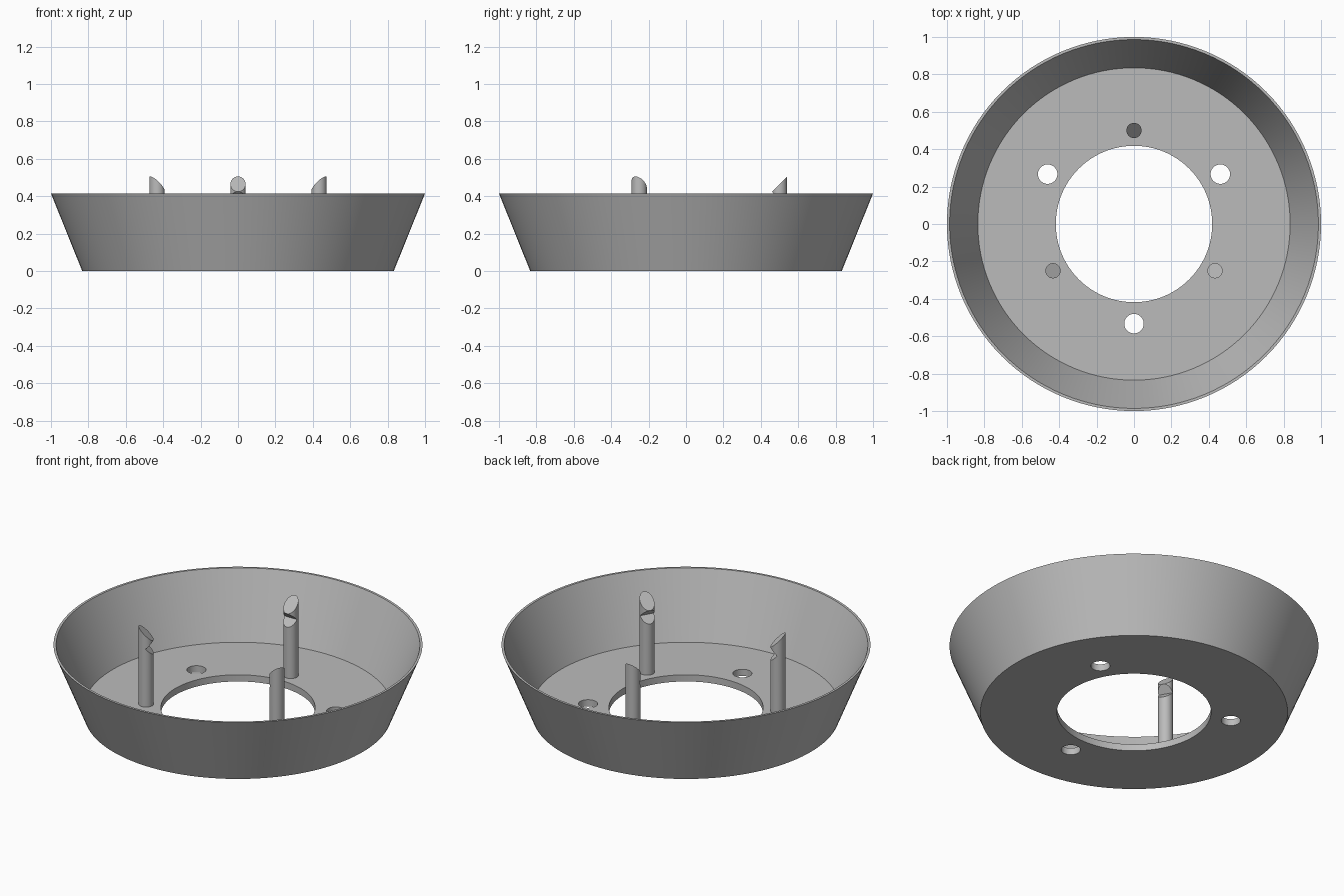
import bpy
import bmesh
from math import radians, cos, sin, pi
from mathutils import Matrix

cube = bpy.data.objects.get("Cube")
if cube:
    bpy.data.objects.remove(cube, do_unlink=True)

grey = bpy.data.materials.new("plain grey")
grey.use_nodes = True
grey.diffuse_color = (0.5, 0.5, 0.5, 1)
grey.node_tree.nodes["Principled BSDF"].inputs["Base Color"].default_value = (0.5, 0.5, 0.5, 1)


def make_object(name, bm):
    bmesh.ops.recalc_face_normals(bm, faces=bm.faces)
    mesh = bpy.data.meshes.new(name)
    bm.to_mesh(mesh)
    bm.free()
    mesh.materials.append(grey)
    obj = bpy.data.objects.new(name, mesh)
    bpy.context.collection.objects.link(obj)
    return obj


def lathe(name, profile, steps):
    """Revolve a closed (radius, height) profile around z."""
    bm = bmesh.new()
    rings = []
    for i in range(steps):
        a = 2 * pi * i / steps
        rings.append([bm.verts.new((r * cos(a), r * sin(a), z)) for r, z in profile])
    n = len(profile)
    for i, ring in enumerate(rings):
        nxt = rings[(i + 1) % steps]
        for j in range(n):
            k = (j + 1) % n
            bm.faces.new((ring[j], nxt[j], nxt[k], ring[k]))
    return make_object(name, bm)


def cylinder(name, radius, bottom, top, x=0):
    bm = bmesh.new()
    bmesh.ops.create_cone(bm, cap_ends=True, segments=48, radius1=radius, radius2=radius,
                          depth=top - bottom,
                          matrix=Matrix.Translation((x, 0, (bottom + top) / 2)))
    return make_object(name, bm)


def prism(name, outline, half_width):
    """Extrude an (x, z) outline along y."""
    bm = bmesh.new()
    face = bm.faces.new([bm.verts.new((x, -half_width, z)) for x, z in outline])
    extruded = bmesh.ops.extrude_face_region(bm, geom=[face])
    verts = [v for v in extruded["geom"] if isinstance(v, bmesh.types.BMVert)]
    bmesh.ops.translate(bm, verts=verts, vec=(0, 2 * half_width, 0))
    return make_object(name, bm)


def boolean(obj, cutter, operation):
    mod = obj.modifiers.new("cut", 'BOOLEAN')
    mod.operation = operation
    mod.solver = 'EXACT'
    mod.object = cutter
    bpy.ops.object.select_all(action='DESELECT')
    bpy.context.view_layer.objects.active = obj
    obj.select_set(True)
    bpy.ops.object.modifier_apply(modifier=mod.name)
    bpy.data.objects.remove(cutter, do_unlink=True)


def smooth(obj):
    bpy.ops.object.select_all(action='DESELECT')
    bpy.context.view_layer.objects.active = obj
    obj.select_set(True)
    bpy.ops.object.shade_smooth_by_angle(angle=radians(30))


# Flared dish: thin wall, flat floor with a large centre opening
FLOOR = 0.04
dish = lathe("dish", [(0.418, 0), (0.833, 0), (1, 0.415), (0.986, 0.415),
                      (0.835, FLOOR), (0.418, FLOOR)], 128)

# Three screw holes through the floor
for angle in (30, 150, 270):
    hole = cylinder("hole_cutter", 0.052, -0.1, 0.1, x=0.533)
    hole.data.transform(Matrix.Rotation(radians(angle), 4, 'Z'))
    boolean(dish, hole, 'DIFFERENCE')
smooth(dish)

# Snap pegs: sloped tip with a V notch on the inner side
peg = cylinder("peg_back", 0.0405, 0.03, 0.6)
side = prism("peg_side_cutter", [(0.06, 0), (0.06, 0.525), (-0.04, 0.425),
                                 (0, 0.385), (-0.06, 0.325), (-0.06, 0)], 0.06)
boolean(peg, side, 'INTERSECT')
smooth(peg)
peg.data.transform(Matrix.Translation((0.5, 0, 0)))
peg.rotation_euler.z = radians(90)
for name, angle in (("peg_front_right", 210), ("peg_front_left", 330)):
    copy = peg.copy()
    copy.name = name
    copy.rotation_euler.z = radians(angle)
    bpy.context.collection.objects.link(copy)
